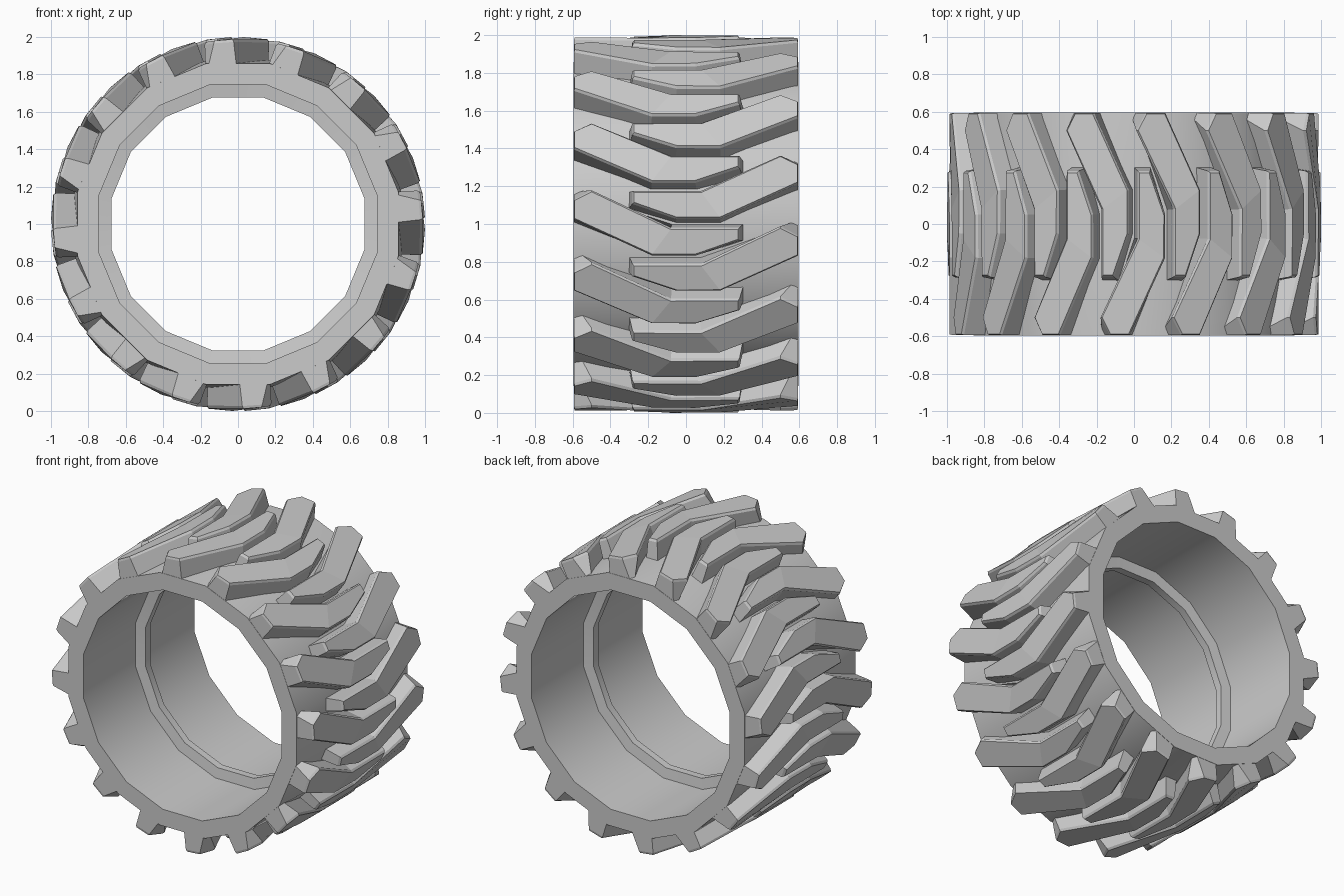
import bpy, bmesh, math
from mathutils import Vector

if "Cube" in bpy.data.objects:
    bpy.data.objects.remove(bpy.data.objects["Cube"])

HALF_W = 0.595
CZ = 1.0
N = 16


def make_object(name, bm):
    bmesh.ops.recalc_face_normals(bm, faces=bm.faces)
    me = bpy.data.meshes.new(name)
    bm.to_mesh(me)
    bm.free()
    ob = bpy.data.objects.new(name, me)
    bpy.context.collection.objects.link(ob)
    return ob


def polar(y, deg, r):
    a = math.radians(deg)
    return (r * math.cos(a), y, CZ + r * math.sin(a))


# Tyre carcass: closed (y, radius) section swept round, with a rib inside the bore
section = [(-HALF_W, 0.76), (-HALF_W, 0.875), (-0.25, 0.89), (0.25, 0.89),
           (HALF_W, 0.875), (HALF_W, 0.76),
           (0.035, 0.76), (0.025, 0.69), (-0.025, 0.69), (-0.035, 0.76)]
bm = bmesh.new()
rings = [[bm.verts.new(polar(y, 360 / N * (i + 0.5), r)) for y, r in section]
         for i in range(N)]
for i in range(N):
    a, b = rings[i], rings[(i + 1) % N]
    for j in range(len(section)):
        k = (j + 1) % len(section)
        bm.faces.new((a[j], a[k], b[k], b[j]))
carcass = make_object("tyre_carcass", bm)
bpy.context.view_layer.objects.active = carcass
carcass.select_set(True)
bpy.ops.object.shade_smooth_by_angle(angle=math.radians(30))


# Tread lug outline as (y, degrees, outer radius): slanted arm plus centre bar
OUTLINE = [(-HALF_W, 24, 0.988), (-0.18, 13, 0.998), (0.05, 13, 1.0), (0.28, 17.6, 0.998),
           (0.28, 21.2, 0.998), (-0.08, 21.2, 1.0), (-0.5, 32.8, 0.988), (-HALF_W, 30, 0.988)]


def offset(points, d):
    """Grow an outline by d with mitred corners, kept inside the tyre width."""
    flat = [Vector((y, math.radians(g))) for y, g, r in points]
    out = []
    for i, p in enumerate(flat):
        e0 = (p - flat[i - 1]).normalized()
        e1 = (flat[(i + 1) % len(flat)] - p).normalized()
        n0, n1 = Vector((e0.y, -e0.x)), Vector((e1.y, -e1.x))
        q = p + (n0 + n1) * (d / (1 + n0.dot(n1)))
        y = max(-HALF_W + 0.002, min(HALF_W, q.x))
        out.append((y, math.degrees(q.y), points[i][2]))
    return out


top = offset(OUTLINE, -0.006)
shoulder = [(y, g, r - 0.014) for y, g, r in offset(OUTLINE, 0.004)]
base = [(y, g, 0.83) for y, g, r in offset(OUTLINE, 0.028)]
# the outer chamfer runs out to a square corner at the base
base[6] = (-0.57, 34.5, 0.83)
base[7] = (-HALF_W + 0.002, 34, 0.83)


def add_lugs(name, side, phase):
    bm = bmesh.new()
    for i in range(N):
        loops = [[bm.verts.new(polar(y * side, g + phase + i * 360 / N, r)) for y, g, r in ring]
                 for ring in (top, shoulder, base)]
        for a, b in zip(loops, loops[1:]):
            for j in range(8):
                k = (j + 1) % 8
                bm.faces.new((a[j], a[k], b[k], b[j]))
        for ring in (loops[0], loops[2]):
            bm.faces.new([ring[j] for j in (0, 1, 5, 6, 7)])
            bm.faces.new([ring[j] for j in (1, 2, 3, 4, 5)])
    return make_object(name, bm)


# Two mirrored rows of lugs, staggered by half a pitch
add_lugs("front_tread_lugs", 1, 0)
add_lugs("back_tread_lugs", -1, -180 / N)
